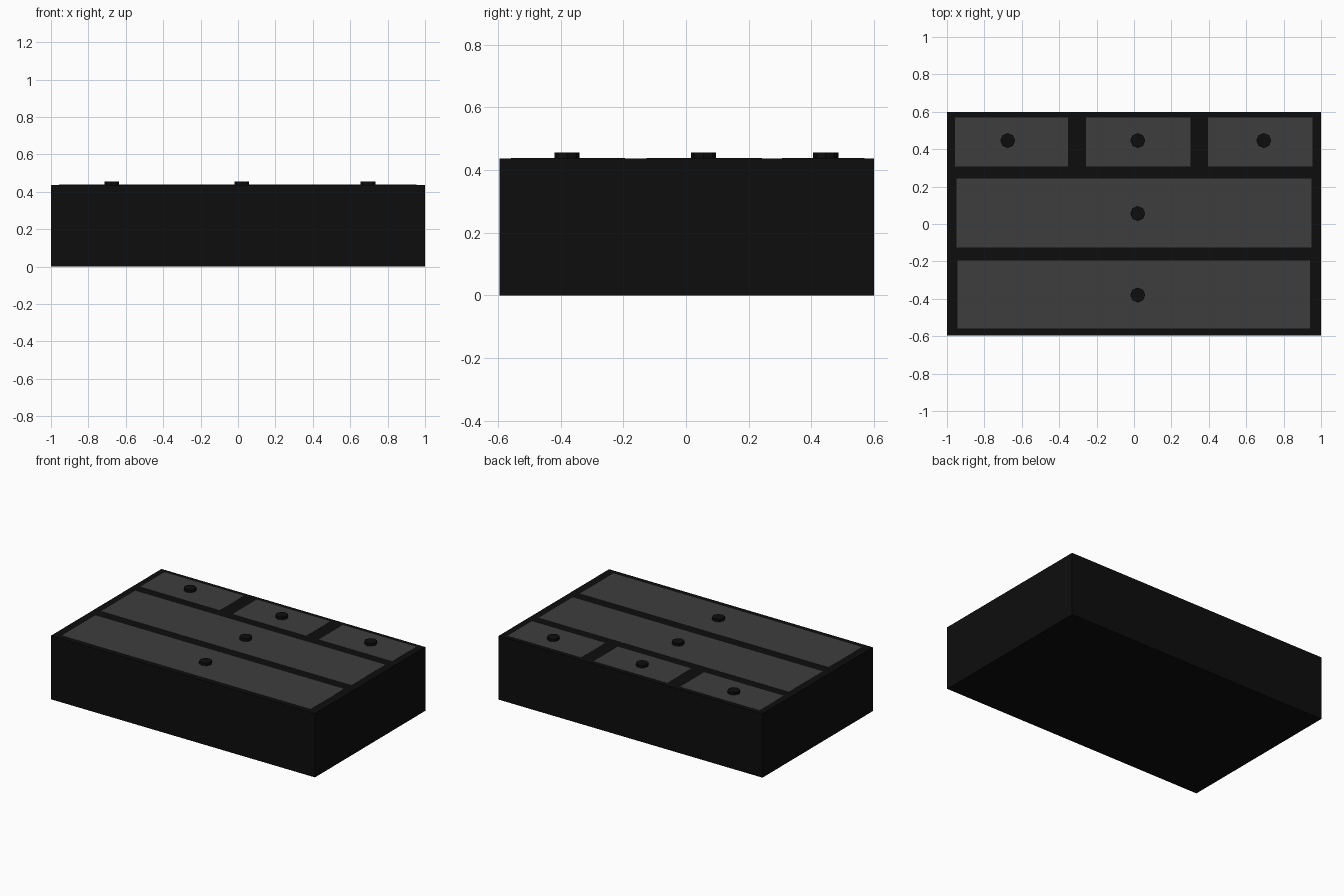
import bpy

if "Cube" in bpy.data.objects:
    bpy.data.objects.remove(bpy.data.objects["Cube"])

TOP = 0.437


def material(name, value):
    m = bpy.data.materials.new(name)
    m.diffuse_color = (value, value, value, 1)
    m.use_nodes = True
    m.node_tree.nodes["Principled BSDF"].inputs["Base Color"].default_value = m.diffuse_color
    return m


black = material("black", 0.004)
grey = material("dark_grey", 0.047)


def box(name, x0, x1, y0, y1, z0, z1, mat):
    bpy.ops.mesh.primitive_cube_add(size=1, location=((x0 + x1) / 2, (y0 + y1) / 2, (z0 + z1) / 2))
    ob = bpy.context.object
    ob.name = name
    ob.scale = (x1 - x0, y1 - y0, z1 - z0)
    bpy.ops.object.transform_apply(location=False, rotation=False, scale=True)
    ob.data.materials.append(mat)


def knob(name, x, y):
    z0, z1 = TOP - 0.01, 0.456
    bpy.ops.mesh.primitive_cylinder_add(vertices=8, radius=0.04, depth=z1 - z0,
                                        location=(x, y, (z0 + z1) / 2))
    bpy.context.object.name = name
    bpy.context.object.data.materials.append(black)


# Cabinet lying on its back
box("cabinet_body", -1, 1, -0.595, 0.6, 0, TOP, black)

# Drawer fronts, almost flush with the cabinet: x0, x1, y0, y1, knob x, knob y
drawers = {
    "small_left": (-0.957, -0.353, 0.307, 0.57, -0.675, 0.446),
    "small_middle": (-0.257, 0.302, 0.307, 0.57, 0.02, 0.446),
    "small_right": (0.396, 0.954, 0.307, 0.57, 0.694, 0.446),
    "wide_middle": (-0.95, 0.948, -0.126, 0.243, 0.02, 0.056),
    "wide_bottom": (-0.945, 0.942, -0.559, -0.195, 0.02, -0.38),
}
for name, (x0, x1, y0, y1, kx, ky) in drawers.items():
    box(name + "_drawer", x0, x1, y0, y1, TOP - 0.02, TOP + 0.001, grey)
    knob(name + "_knob", kx, ky)
